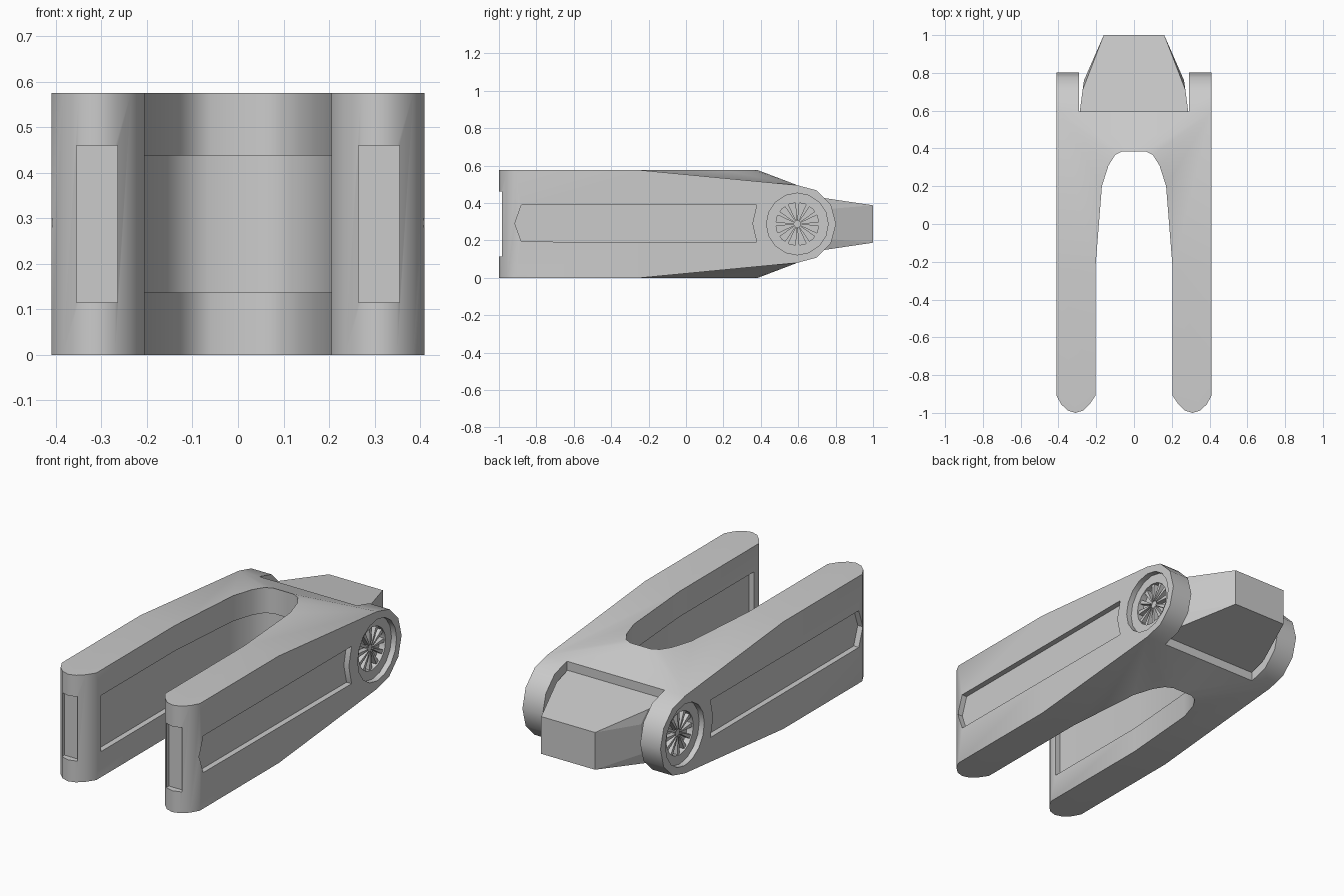
import bpy, bmesh
from math import sin, cos, pi, radians
from mathutils import Matrix

if "Cube" in bpy.data.objects:
    bpy.data.objects.remove(bpy.data.objects["Cube"])

H = 0.575            # total height; the model is symmetric about H / 2
HUB_Y, HUB_Z = 0.595, H / 2


def finish(name, bm):
    bmesh.ops.recalc_face_normals(bm, faces=bm.faces[:])
    me = bpy.data.meshes.new(name)
    bm.to_mesh(me)
    bm.free()
    ob = bpy.data.objects.new(name, me)
    bpy.context.collection.objects.link(ob)
    return ob


def mirror_x(bm):
    bmesh.ops.mirror(bm, geom=bm.verts[:] + bm.edges[:] + bm.faces[:],
                     matrix=Matrix.Identity(4), merge_dist=0.0001, axis='X')


def add_prism(bm, pts, lo, hi, axis):
    """Extrude a 2D outline along x (pts are y,z) or z (pts are x,y)."""
    def at(p, t):
        return (t, p[0], p[1]) if axis == 'x' else (p[0], p[1], t)
    a = [bm.verts.new(at(p, lo)) for p in pts]
    b = [bm.verts.new(at(p, hi)) for p in pts]
    bm.faces.new(a)
    bm.faces.new(b)
    for i in range(len(pts)):
        j = (i + 1) % len(pts)
        bm.faces.new((a[i], a[j], b[j], b[i]))


def prism(name, pts, lo, hi, axis, mirrored=True):
    bm = bmesh.new()
    add_prism(bm, pts, lo, hi, axis)
    if mirrored:
        mirror_x(bm)
    return finish(name, bm)


def circle(r, n):
    return [(HUB_Y + r * cos(2 * pi * i / n), HUB_Z + r * sin(2 * pi * i / n))
            for i in range(n)]


# Forked body: right half outline (x, y, top height), mirrored top-bottom and left-right
arch = [(.205, -.24), (.17, .2), (.135, .31), (.1, .365), (.06, .385), (0, .385)]
tip = [(.41, -.91), (.385, -.955), (.35, -.988), (.31, -1),
       (.27, -.988), (.235, -.955), (.205, -.91)]
outline = ([(0, HUB_Y, .495), (.29, HUB_Y, .495), (.41, HUB_Y, .495), (.41, -.24, H)]
           + [(x, y, H) for x, y in tip + arch])
bm = bmesh.new()
top = [bm.verts.new(p) for p in outline]
bot = [bm.verts.new((x, y, H - z)) for x, y, z in outline]
n, first = len(outline), 4 + len(tip)
for v in (top, bot):
    bm.faces.new(v[3:first + 1])
    bm.faces.new((v[2], v[3], v[first]))
    for i in range(first, n - 1):
        bm.faces.new((v[2], v[i], v[i + 1]))
    bm.faces.new((v[2], v[n - 1], v[1]))
    bm.faces.new((v[1], v[n - 1], v[0]))
for i in range(n - 1):
    if i != 1:
        bm.faces.new((top[i], top[i + 1], bot[i + 1], bot[i]))
# Round lug continuing the outer side behind the body
r = .495 - HUB_Z
arcs = []
for k, x in ((1, .29), (2, .41)):
    mid = [bm.verts.new((x, HUB_Y + r * cos(a), HUB_Z + r * sin(a)))
           for a in (radians(d) for d in (60, 30, 0, -30, -60))]
    arcs.append([top[k]] + mid + [bot[k]])
    bm.faces.new(arcs[-1])
for i in range(6):
    bm.faces.new((arcs[0][i], arcs[0][i + 1], arcs[1][i + 1], arcs[1][i]))
mirror_x(bm)
body = finish("forked_body", bm)

# Recesses: outer sides, fork interior, prong tips, stepped hub wells
side = [(-.88, .39), (-.915, .29), (-.88, .193), (.378, .19), (.355, .29), (.378, .39)]
u = [(.235, -.87), (.235, -.24), (.2, .215), (.16, .33), (.115, .388), (.065, .412)]
slot = [(.265, -1.05), (.355, -1.05), (.355, -.965), (.265, -.965)]
cutters = [
    prism("side_recess_cutter", side, .38, .46, 'x'),
    prism("fork_recess_cutter", u + [(-x, y) for x, y in reversed(u)],
          .1375, .4385, 'z', False),
    prism("tip_slot_cutter", slot, .115, .46, 'z'),
    prism("hub_rim_cutter", circle(.165, 16), .38, .46, 'x'),
    prism("hub_well_cutter", circle(.115, 16), .345, .45, 'x'),
]
bpy.context.view_layer.objects.active = body
body.select_set(True)
for c in cutters:
    c.hide_render = True
    m = body.modifiers.new(c.name, 'BOOLEAN')
    m.operation, m.solver, m.object = 'DIFFERENCE', 'EXACT', c
    bpy.ops.object.modifier_apply(modifier=m.name)
for c in cutters:
    bpy.data.objects.remove(c)
bpy.ops.object.shade_smooth_by_angle(angle=radians(35))

# Twelve tapered fan blades in each hub well
bm = bmesh.new()
for i in range(12):
    c, s = cos(i * pi / 6), sin(i * pi / 6)
    blade = [(.022, -.003), (.116, -.011), (.116, .011), (.022, .003)]
    add_prism(bm, [(HUB_Y + p * c - q * s, HUB_Z + p * s + q * c) for p, q in blade],
              .34, .372, 'x')
mirror_x(bm)
finish("hub_fan_blades", bm)
prism("hub_centres", circle(.02, 12), .34, .365, 'x')

# Tapered tail block between the lugs
bm = bmesh.new()
for x, y, h in ((.16, 1, .1), (.265, .76, .08), (.272, .71, .143), (.289, .58, .162)):
    for sx in (1, -1):
        for sz in (1, -1):
            bm.verts.new((sx * x, y, HUB_Z + sz * h))
bmesh.ops.convex_hull(bm, input=bm.verts[:])
bmesh.ops.dissolve_limit(bm, angle_limit=.01, verts=bm.verts[:], edges=bm.edges[:])
finish("tail_block", bm)
